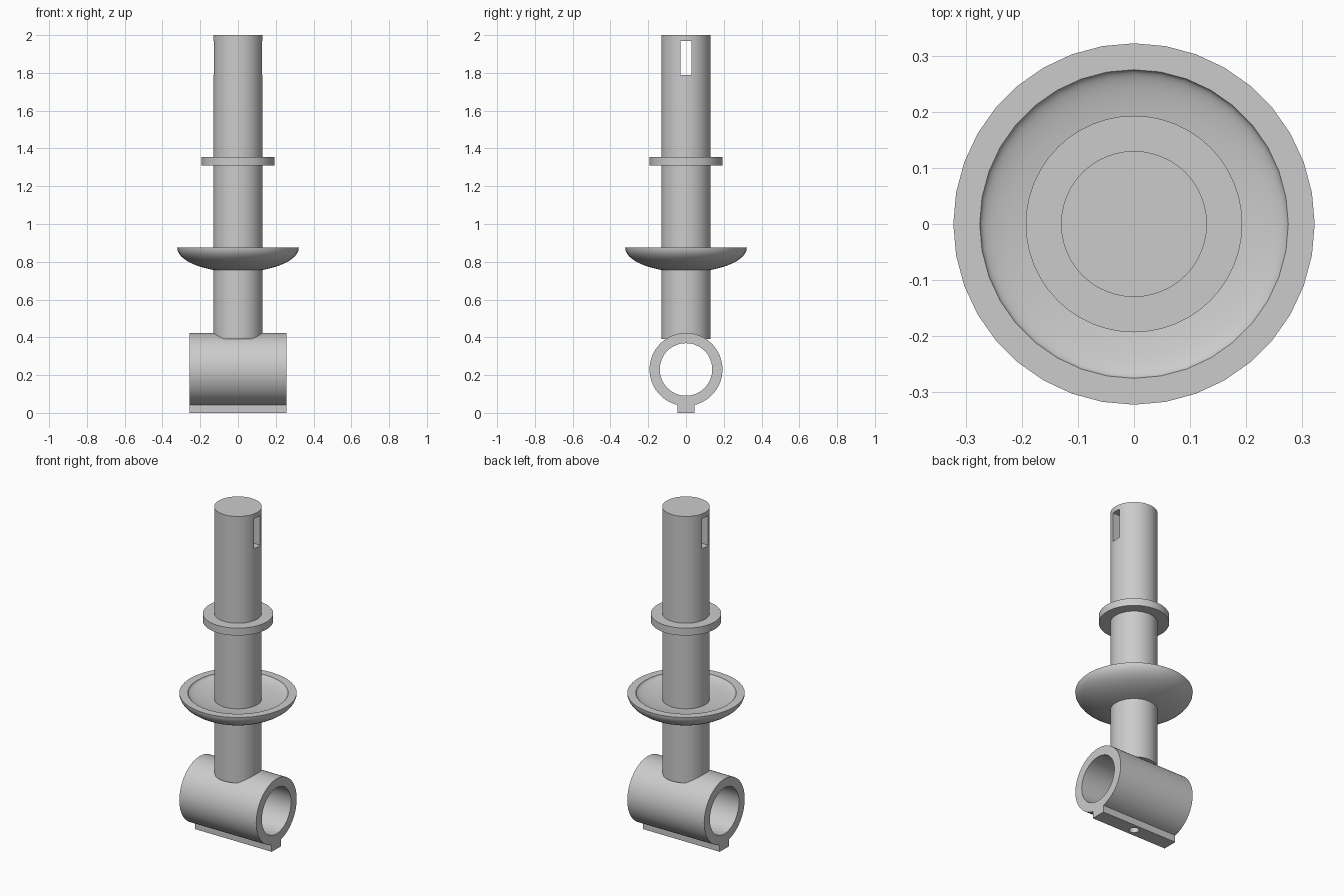
import bpy
import bmesh
from math import cos, sin, pi, sqrt, radians
from mathutils import Matrix, Vector

if "Cube" in bpy.data.objects:
    bpy.data.objects.remove(bpy.data.objects["Cube"], do_unlink=True)

grey = bpy.data.materials.new("plain grey")
grey.use_nodes = True
colour = (0.6, 0.6, 0.6, 1)
grey.diffuse_color = colour
for node in grey.node_tree.nodes:
    if node.type == 'BSDF_PRINCIPLED':
        node.inputs["Base Color"].default_value = colour


def add_object(name, bm):
    bmesh.ops.recalc_face_normals(bm, faces=bm.faces)
    mesh = bpy.data.meshes.new(name)
    bm.to_mesh(mesh)
    bm.free()
    obj = bpy.data.objects.new(name, mesh)
    bpy.context.collection.objects.link(obj)
    mesh.materials.append(grey)
    return obj


def cylinder(name, radius, low, high, sides=48):
    bm = bmesh.new()
    bmesh.ops.create_cone(bm, cap_ends=True, segments=sides, radius1=radius,
                          radius2=radius, depth=high - low,
                          matrix=Matrix.Translation((0, 0, (low + high) / 2)))
    return add_object(name, bm)


def box(name, size, low, high):
    bm = bmesh.new()
    bmesh.ops.create_cube(bm, size=1)
    bmesh.ops.scale(bm, vec=(size[0], size[1], high - low), verts=bm.verts)
    bmesh.ops.translate(bm, vec=(0, 0, (low + high) / 2), verts=bm.verts)
    return add_object(name, bm)


def lathe(name, profile, sides, matrix=Matrix()):
    """Spin a closed (radius, height) outline around z, then place it."""
    bm = bmesh.new()
    rings = []
    for i in range(sides):
        a = 2 * pi * i / sides
        rings.append([bm.verts.new(matrix @ Vector((r * cos(a), r * sin(a), z)))
                      for r, z in profile])
    n = len(profile)
    for i in range(sides):
        here, there = rings[i], rings[(i + 1) % sides]
        for j in range(n):
            k = (j + 1) % n
            bm.faces.new((here[j], there[j], there[k], here[k]))
    return add_object(name, bm)


def select_only(obj):
    bpy.ops.object.select_all(action='DESELECT')
    obj.select_set(True)
    bpy.context.view_layer.objects.active = obj


def cut(obj, cutter):
    mod = obj.modifiers.new("cut", 'BOOLEAN')
    mod.operation = 'DIFFERENCE'
    mod.solver = 'EXACT'
    mod.object = cutter
    select_only(obj)
    bpy.ops.object.modifier_apply(modifier=mod.name)


def bowl_arc(radius, depth, rim, inner, steps=12):
    """Elliptical arc from the shaft out to the rim."""
    start = sqrt(1 - (inner / radius) ** 2)
    points = []
    for i in range(steps + 1):
        t = start * (1 - (i / steps) ** 1.3)
        points.append((radius * sqrt(1 - t * t), rim - depth * t))
    return points


# Upright shaft with a slot through its top
shaft = cylinder("shaft", 0.13, 0.39, 2.0)
slot_cutter = box("slot_cutter", (0.6, 0.056), 1.79, 1.97)
cut(shaft, slot_cutter)

# Flat collar and shallow dish around the shaft
collar = lathe("collar", [(0.12, 1.31), (0.193, 1.31), (0.193, 1.355), (0.12, 1.355)], 48)
outside = bowl_arc(0.322, 0.129, 0.875, 0.12)
inside = bowl_arc(0.275, 0.042, 0.875, 0.12)
dish = lathe("dish", outside + inside[::-1], 36)

# Cross tube along x, with a rail underneath
lay_along_x = Matrix.Translation((0, 0, 0.23)) @ Matrix.Rotation(radians(90), 4, 'Y')
tube = lathe("cross_tube", [(0.139, -0.257), (0.193, -0.257), (0.193, 0.257), (0.139, 0.257)],
             64, lay_along_x)
rail = box("bottom_rail", (0.514, 0.09), 0.0, 0.06)

# Screw hole up through the rail into the bore
hole_cutter = cylinder("hole_cutter", 0.027, -0.1, 0.2, 24)
for part in (tube, rail):
    cut(part, hole_cutter)

for cutter in (slot_cutter, hole_cutter):
    bpy.data.objects.remove(cutter, do_unlink=True)

for part in (shaft, collar, dish, tube, rail):
    select_only(part)
    bpy.ops.object.shade_smooth_by_angle(angle=radians(30))
